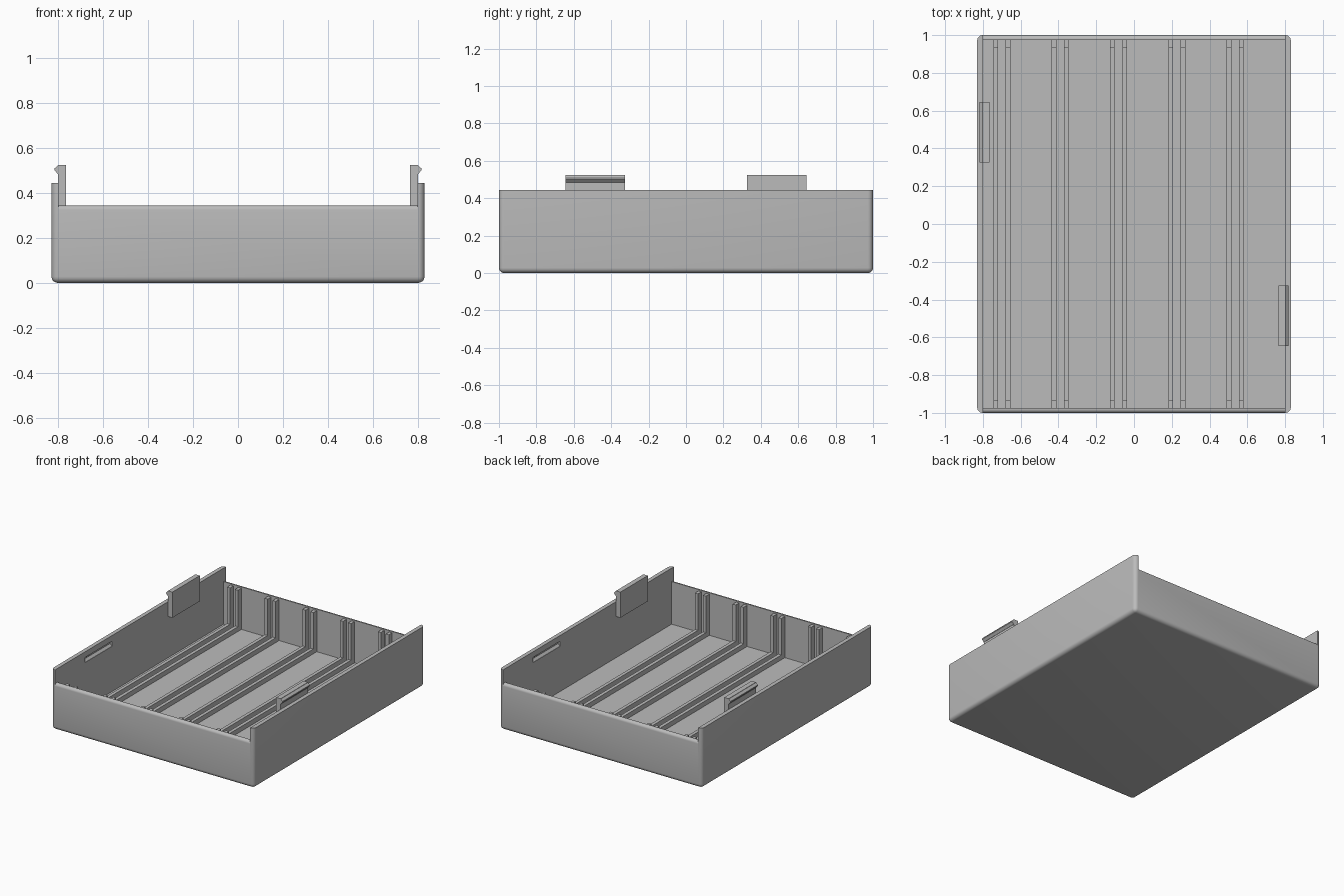
import bpy, bmesh, math
from mathutils import Vector

if "Cube" in bpy.data.objects:
    bpy.data.objects.remove(bpy.data.objects["Cube"], do_unlink=True)

W, L = 0.83, 1.0          # half width and half length
IN_X, IN_Y = 0.80, 0.975  # inner wall faces
FLOOR, SIDE_H, END_H = 0.03, 0.445, 0.345

grey = bpy.data.materials.new("plain grey plastic")
grey.use_nodes = True
grey.diffuse_color = (0.5, 0.5, 0.5, 1)
grey.node_tree.nodes["Principled BSDF"].inputs["Base Color"].default_value = (0.5, 0.5, 0.5, 1)


def make(name, bm):
    bmesh.ops.recalc_face_normals(bm, faces=bm.faces)
    mesh = bpy.data.meshes.new(name)
    bm.to_mesh(mesh)
    bm.free()
    mesh.materials.append(grey)
    obj = bpy.data.objects.new(name, mesh)
    bpy.context.collection.objects.link(obj)
    return obj


def box_bm(lo, hi):
    bm = bmesh.new()
    bmesh.ops.create_cube(bm, size=1)
    lo, hi = Vector(lo), Vector(hi)
    for v in bm.verts:
        v.co = (lo + hi) / 2 + v.co * (hi - lo)
    return bm


def prism(name, points, axis, start, end):
    """Extrude a (horizontal, z) outline along x or y."""
    bm = bmesh.new()
    place = (lambda p: (start, *p)) if axis == "x" else (lambda p: (p[0], start, p[1]))
    face = bm.faces.new([bm.verts.new(place(p)) for p in points])
    out = bmesh.ops.extrude_face_region(bm, geom=[face])
    step = Vector((end - start, 0, 0) if axis == "x" else (0, end - start, 0))
    bmesh.ops.translate(bm, vec=step, verts=[g for g in out["geom"] if isinstance(g, bmesh.types.BMVert)])
    return make(name, bm)


def cut(obj, cutter):
    cutter.hide_render = True
    mod = obj.modifiers.new("cut", "BOOLEAN")
    mod.operation, mod.solver, mod.object = "DIFFERENCE", "EXACT", cutter
    bpy.context.view_layer.objects.active = obj
    bpy.ops.object.modifier_apply(modifier=mod.name)
    bpy.data.objects.remove(cutter, do_unlink=True)


# Outer shell with rounded corners and rounded bottom rim
bm = box_bm((-W, -L, 0), (W, L, SIDE_H))
edges = [e for e in bm.edges if min(v.co.z for v in e.verts) < 0.01]
bmesh.ops.bevel(bm, geom=edges, offset=0.028, segments=5, profile=0.5, affect="EDGES")
tray = make("tray_shell", bm)
cut(tray, make("cavity", box_bm((-IN_X, -IN_Y, FLOOR), (IN_X, IN_Y, 1))))

# Lower the end walls, rounding their outer top edge
r = 0.02
arc = [(-L + r - r * math.cos(a), END_H - r + r * math.sin(a))
       for a in (i * math.pi / 10 for i in range(6))]
half = [(-1.1, 0.6), (-1.1, END_H - r)] + arc
cut(tray, prism("end_notch", half + [(-y, z) for y, z in reversed(half)], "x", -IN_X, IN_X))

# Ridge outline shared by the clips and the matching grooves
def ridge(side, z, root):
    return [(side * root, z - 0.022), (side * 0.802, z - 0.02), (side * 0.817, z - 0.004),
            (side * 0.817, z + 0.004), (side * 0.802, z + 0.018), (side * root, z + 0.018)]


for side, name in ((1, "left"), (-1, "right")):
    # Groove in the inner wall, opposite end from the clip
    y0, y1 = sorted((side * 0.33, side * 0.65))
    cut(tray, prism("groove", ridge(side, 0.385, 0.79), "y", y0, y1))
    # Upright clip tab with its snap ridge
    y0, y1 = sorted((-side * 0.325, -side * 0.645))
    x0, x1 = sorted((side * 0.765, side * 0.801))
    make(name + "_clip_tab", box_bm((x0, y0, 0.335), (x1, y1, 0.525)))
    prism(name + "_clip_ridge", ridge(side, 0.505, 0.79), "y", y0, y1)

# Paired U-shaped ribs running up both end walls and across the floor
u_half = [(-0.98, FLOOR - 0.01), (-0.98, 0.335), (-0.935, 0.335), (-0.935, 0.065)]
u_shape = u_half + [(-y, z) for y, z in reversed(u_half)]
for i in range(5):
    centre = -0.70 + i * 0.309
    for side, name in ((-1, "a"), (1, "b")):
        x0, x1 = sorted((centre + side * 0.02, centre + side * 0.045))
        prism(f"divider_rib_{i + 1}{name}", u_shape, "x", x0, x1)

# Smooth the rounded shell while keeping hard corners
bpy.ops.object.select_all(action="DESELECT")
tray.select_set(True)
bpy.context.view_layer.objects.active = tray
bpy.ops.object.shade_smooth_by_angle(angle=math.radians(30))
